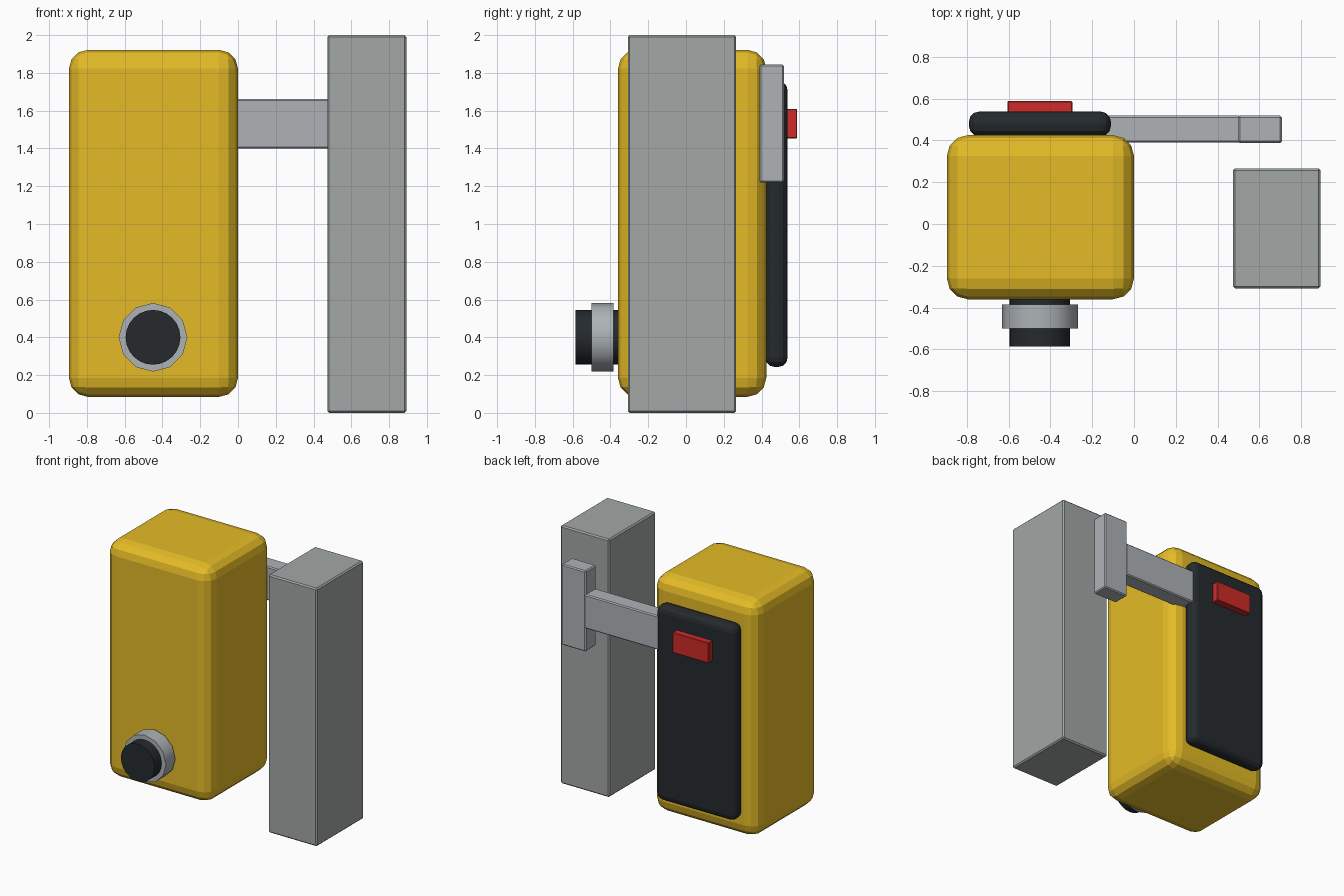
import bpy
from math import pi

if "Cube" in bpy.data.objects:
    bpy.data.objects.remove(bpy.data.objects["Cube"])


def material(name, rgb):
    m = bpy.data.materials.new(name)
    m.diffuse_color = (*rgb, 1)
    m.use_nodes = True
    m.node_tree.nodes["Principled BSDF"].inputs["Base Color"].default_value = m.diffuse_color
    return m


YELLOW = material("yellow_paint", (0.78, 0.50, 0.02))
BLACK = material("black_plastic", (0.018, 0.023, 0.027))
RED = material("red_plastic", (0.62, 0.025, 0.02))
STEEL = material("steel", (0.42, 0.45, 0.47))
GREY = material("post_grey", (0.36, 0.39, 0.38))


def finish(ob, name, mat, bevel=0, segments=1):
    ob.name = ob.data.name = name
    ob.data.materials.append(mat)
    bpy.ops.object.transform_apply(location=False, rotation=True, scale=True)
    if bevel:
        b = ob.modifiers.new("rounded_edges", "BEVEL")
        b.width, b.segments = bevel, segments
    return ob


def box(name, x, y, z, mat, bevel, segments=1):
    lo, hi = zip(x, y, z)
    bpy.ops.mesh.primitive_cube_add(size=1, location=[(a + b) / 2 for a, b in zip(lo, hi)])
    ob = bpy.context.object
    ob.scale = [b - a for a, b in zip(lo, hi)]
    return finish(ob, name, mat, bevel, segments)


def disc(name, x, z, radius, y0, y1, sides, mat):
    bpy.ops.mesh.primitive_cylinder_add(vertices=sides, radius=radius, depth=y1 - y0,
                                        location=(x, (y0 + y1) / 2, z), rotation=(pi / 2, 0, 0))
    ob = finish(bpy.context.object, name, mat)
    bpy.ops.object.shade_smooth_by_angle(angle=pi / 5)
    return ob


# Main housing and the back cover with its red button
box("housing", (-0.895, 0.0), (-0.36, 0.425), (0.085, 1.922), YELLOW, 0.1, 3)
box("back_cover", (-0.79, -0.11), (0.42, 0.538), (0.243, 1.757), BLACK, 0.05, 3)
box("back_button", (-0.605, -0.295), (0.50, 0.588), (1.453, 1.61), RED, 0.004)

# Front knob and its collar
disc("front_knob", -0.45, 0.4, 0.145, -0.585, -0.30, 24, BLACK)
disc("knob_collar", -0.45, 0.4, 0.182, -0.5, -0.385, 12, STEEL)

# T-shaped bracket reaching behind the post
box("bracket_arm", (-0.2, 0.51), (0.39, 0.518), (1.4, 1.663), STEEL, 0.008)
box("bracket_plate", (0.498, 0.707), (0.388, 0.518), (1.22, 1.845), STEEL, 0.008)

# Upright post
box("post", (0.473, 0.892), (-0.308, 0.266), (0.0, 2.0), GREY, 0.01)
